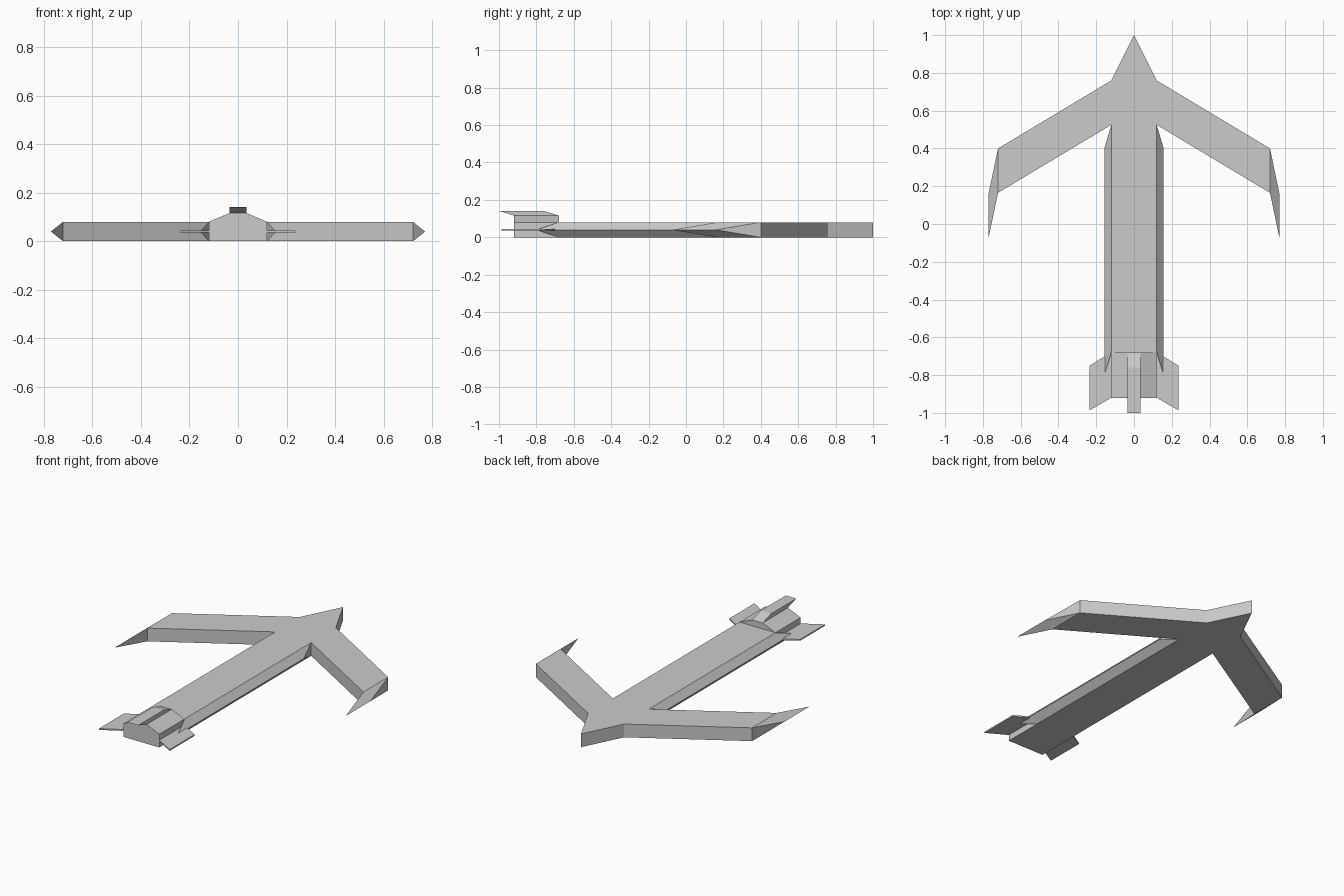
import bpy, bmesh

if "Cube" in bpy.data.objects:
    bpy.data.objects.remove(bpy.data.objects["Cube"])

H = 0.08    # hull thickness
MID = 0.04  # height of the sharp side edges


def loft(name, base, tip, cap_base=False, mirror=False):
    """Join two matching outlines with side faces and close the tip."""
    bm = bmesh.new()
    a = [bm.verts.new(p) for p in base]
    b = [bm.verts.new(p) for p in tip]
    n = len(a)
    for i in range(n):
        j = (i + 1) % n
        bm.faces.new((a[i], a[j], b[j], b[i]))
    bm.faces.new(b)
    if cap_base:
        bm.faces.new(a[::-1])
    # outlines that collapse to an edge become clean wedges
    bmesh.ops.dissolve_degenerate(bm, dist=1e-5, edges=bm.edges[:])
    bmesh.ops.remove_doubles(bm, verts=bm.verts[:], dist=1e-5)
    bmesh.ops.recalc_face_normals(bm, faces=bm.faces[:])
    me = bpy.data.meshes.new(name)
    bm.to_mesh(me)
    bm.free()
    ob = bpy.data.objects.new(name, me)
    bpy.context.collection.objects.link(ob)
    if mirror:
        ob.modifiers.new("Mirror", 'MIRROR')
    return ob


def side_quad(x, y0, y1, z0, z1):
    return [(x, y0, z0), (x, y1, z0), (x, y1, z1), (x, y0, z1)]


# Flat hull with pointed nose and swept wings
half = [(0.12, 0.76), (0.72, 0.40), (0.72, 0.165), (0.12, 0.525), (0.12, -0.92)]
outline = [(0, 1.0)] + half + [(-x, y) for x, y in reversed(half)]
loft("hull", [(x, y, 0) for x, y in outline], [(x, y, H) for x, y in outline],
     cap_base=True)

# Swept-back wing tips and long fuselage side edges
loft("wing_tip", side_quad(0.72, 0.40, 0.165, 0, H),
     side_quad(0.77, 0.16, -0.075, MID, MID), mirror=True)
loft("side_edge", side_quad(0.12, 0.525, -0.68, 0, H),
     side_quad(0.157, 0.40, -0.80, MID, MID), mirror=True)

# Thin tail fins
loft("tail_fin", side_quad(0.12, -0.68, -0.92, 0.036, 0.044),
     side_quad(0.236, -0.75, -0.987, 0.036, 0.044), mirror=True)

# Raised engine hump
hump = [(-0.12, H), (0.12, H), (0.035, 0.116), (-0.035, 0.116)]
loft("engine_hump", [(x, -0.68, z) for x, z in hump],
     [(x, -0.92, z) for x, z in hump], cap_base=True)

# Slanted top fin
def top_quad(y0, y1, z):
    return [(-0.035, y0, z), (0.035, y0, z), (0.035, y1, z), (-0.035, y1, z)]

loft("top_fin", top_quad(-0.68, -0.92, 0.116), top_quad(-0.76, -1.0, 0.141))
